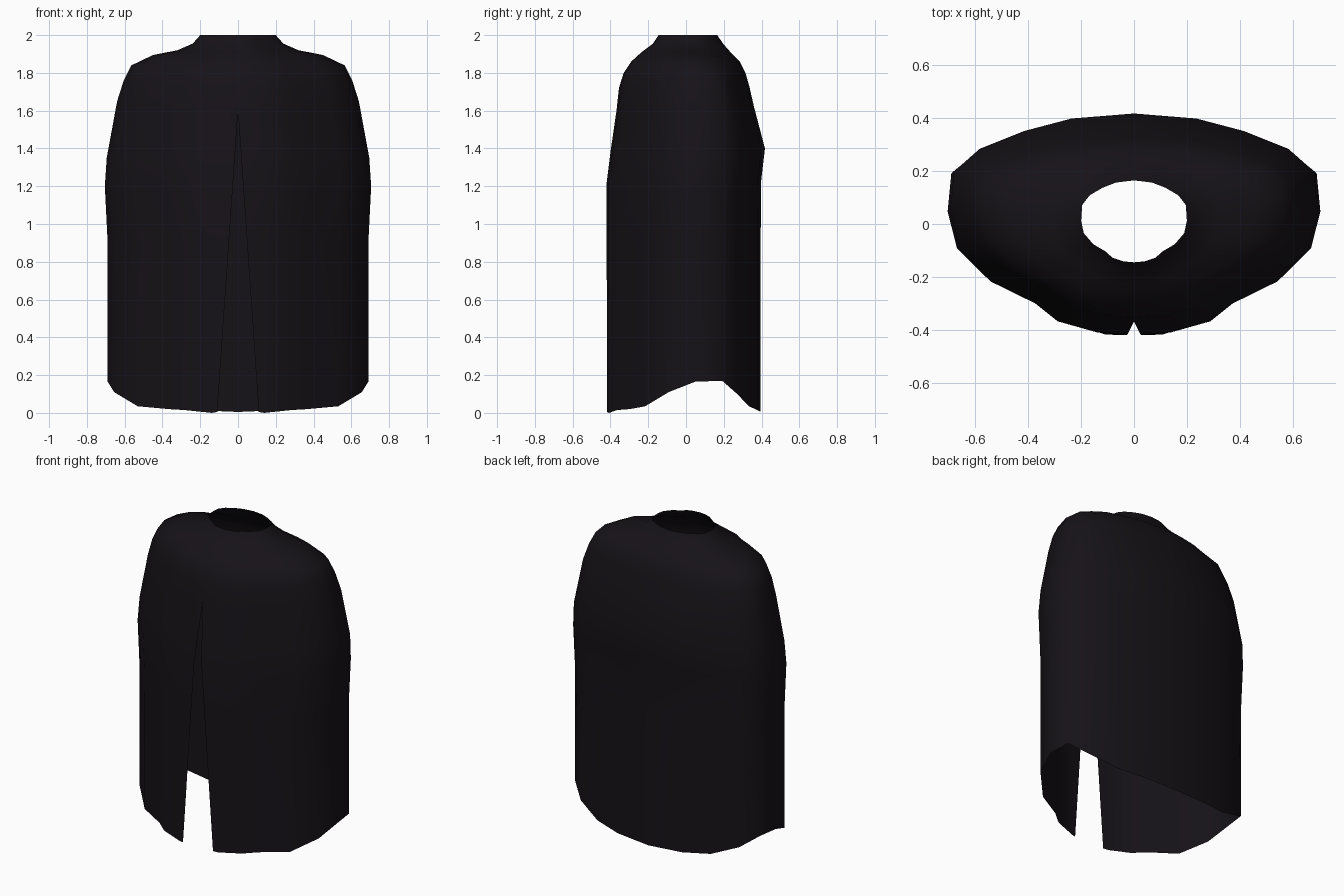
import bpy

# Stations from neck to chest: front (y, z), side (x, z), back (y, z), ring centre y
LEVELS = [
    (-.145, 2.00, .200, 2.00, .165, 2.00, .03),
    (-.175, 1.955, .240, 1.955, .200, 1.95, .03),
    (-.235, 1.91, .320, 1.92, .240, 1.905, .04),
    (-.290, 1.86, .450, 1.895, .285, 1.86, .06),
    (-.330, 1.80, .565, 1.84, .315, 1.80, .08),
    (-.355, 1.72, .605, 1.76, .335, 1.73, .09),
    (-.368, 1.60, .640, 1.65, .360, 1.62, .10),
    (-.400, 1.38, .695, 1.35, .418, 1.40, .10),
    (-.420, 1.22, .705, 1.20, .398, 1.23, .10),
    (-.420, 0.90, .690, 0.90, .395, 0.90, .10),
    (-.418, 0.00, .690, 0.00, .395, 0.00, .10),
]
# Half cross-section from front to back: relative x, relative depth, hem height
SECTION = [
    (0, 1, .005), (.2, .98, .0), (.41, .9, .015), (.53, .77, .02),
    (.77, .61, .035), (.95, .37, .11), (1, .1, .165), (.98, -.31, .17),
    (.84, -.58, .10), (.6, -.79, .035), (.34, -.94, .015), (0, -1, .005),
]
SLIT_TOP, SLIT_HALF_WIDTH = 1.6, .11

verts = []
for i, (fy, fz, sx, sz, by, bz, cy) in enumerate(LEVELS):
    for j, (u, v, hem) in enumerate(SECTION):
        end_y, end_z = (fy, fz) if v > 0 else (by, bz)
        x = sx * u
        y = cy + abs(v) * (end_y - cy)
        z = sz + (end_z - sz) * v * v
        if i == len(LEVELS) - 1:
            z = hem
        if j == 0:  # front edge parts into the slit
            x = max(0, SLIT_HALF_WIDTH * (1 - z / SLIT_TOP))
        verts.append((x, y, z))

n = len(SECTION)
faces = [(i * n + j, (i + 1) * n + j, (i + 1) * n + j + 1, i * n + j + 1)
         for i in range(len(LEVELS) - 1) for j in range(n - 1)]

# Cloak: half sheet mirrored across x
mesh = bpy.data.meshes.new("cloak")
mesh.from_pydata(verts, [], faces)
mesh.update()
cloak = bpy.data.objects.new("cloak", mesh)
bpy.context.collection.objects.link(cloak)
mirror = cloak.modifiers.new("mirror", 'MIRROR')
mirror.use_axis[0] = True
mirror.merge_threshold = .001
for p in mesh.polygons:
    p.use_smooth = True

# Near-black cloth
cloth = bpy.data.materials.new("dark_cloth")
cloth.diffuse_color = (.008, .006, .009, 1)
mesh.materials.append(cloth)
